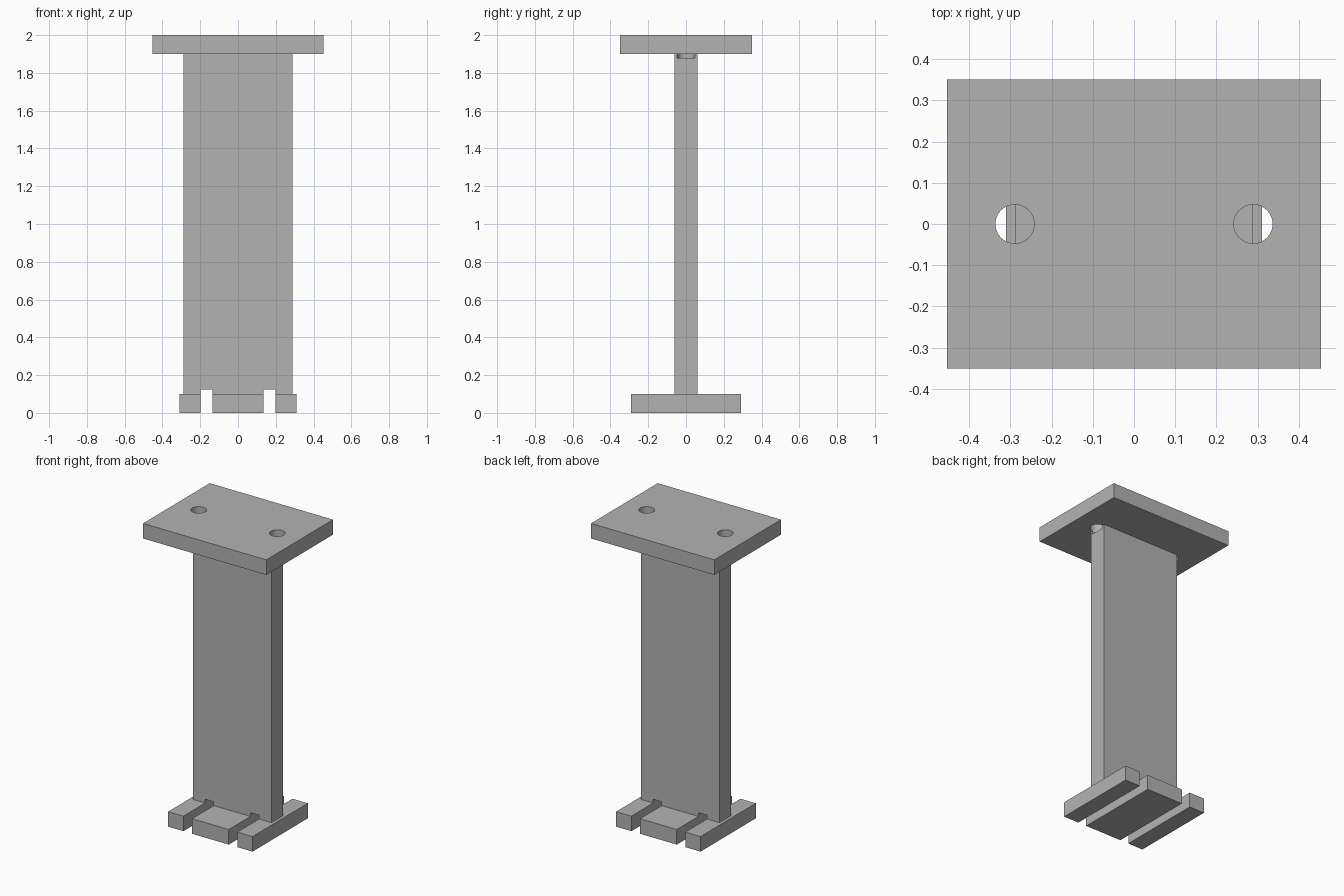
import bpy

if "Cube" in bpy.data.objects:
    bpy.data.objects.remove(bpy.data.objects["Cube"], do_unlink=True)

steel = bpy.data.materials.new("plain grey")
grey = (0.45, 0.45, 0.45, 1)
steel.use_nodes = True
steel.diffuse_color = grey
steel.node_tree.nodes["Principled BSDF"].inputs["Base Color"].default_value = grey


def box(name, x, y, z):
    """Box from (min, max) pairs along each axis."""
    centre = [sum(r) / 2 for r in (x, y, z)]
    bpy.ops.mesh.primitive_cube_add(size=1, location=centre)
    ob = bpy.context.object
    ob.name = name
    ob.scale = [r[1] - r[0] for r in (x, y, z)]
    bpy.ops.object.transform_apply(location=True, rotation=False, scale=True)
    ob.data.materials.append(steel)
    return ob


def cut(ob, cutters):
    """Subtract each cutter from the part."""
    bpy.context.view_layer.objects.active = ob
    for cutter in cutters:
        mod = ob.modifiers.new("cut", 'BOOLEAN')
        mod.operation = 'DIFFERENCE'
        mod.solver = 'EXACT'
        mod.object = cutter
        bpy.ops.object.modifier_apply(modifier=mod.name)


# Main parts
top_plate = box("top_plate", (-0.453, 0.453), (-0.35, 0.35), (1.9, 2.0))
upright = box("upright", (-0.289, 0.289), (-0.062, 0.062), (0.1, 1.9))
base_plate = box("base_plate", (-0.31, 0.31), (-0.29, 0.29), (0, 0.1))

# Cutters for the two bolt holes and the two base slots
holes, slots = [], []
for side in (-1, 1):
    bpy.ops.mesh.primitive_cylinder_add(
        vertices=64, radius=0.047, depth=0.22, location=(side * 0.289, 0, 1.99))
    hole = bpy.context.object
    hole.name = "hole_cutter"
    hole.data.materials.append(steel)
    holes.append(hole)
    edges = sorted((side * 0.135, side * 0.198))
    slots.append(box("slot_cutter", edges, (-0.5, 0.5), (-0.1, 0.125)))

cut(top_plate, holes)
cut(upright, holes + slots)
cut(base_plate, slots)

for helper in holes + slots:
    bpy.data.objects.remove(helper, do_unlink=True)

# Smooth hole walls, sharp edges elsewhere
for part in (top_plate, upright, base_plate):
    bpy.ops.object.select_all(action='DESELECT')
    part.select_set(True)
    bpy.context.view_layer.objects.active = part
    bpy.ops.object.shade_smooth_by_angle()
